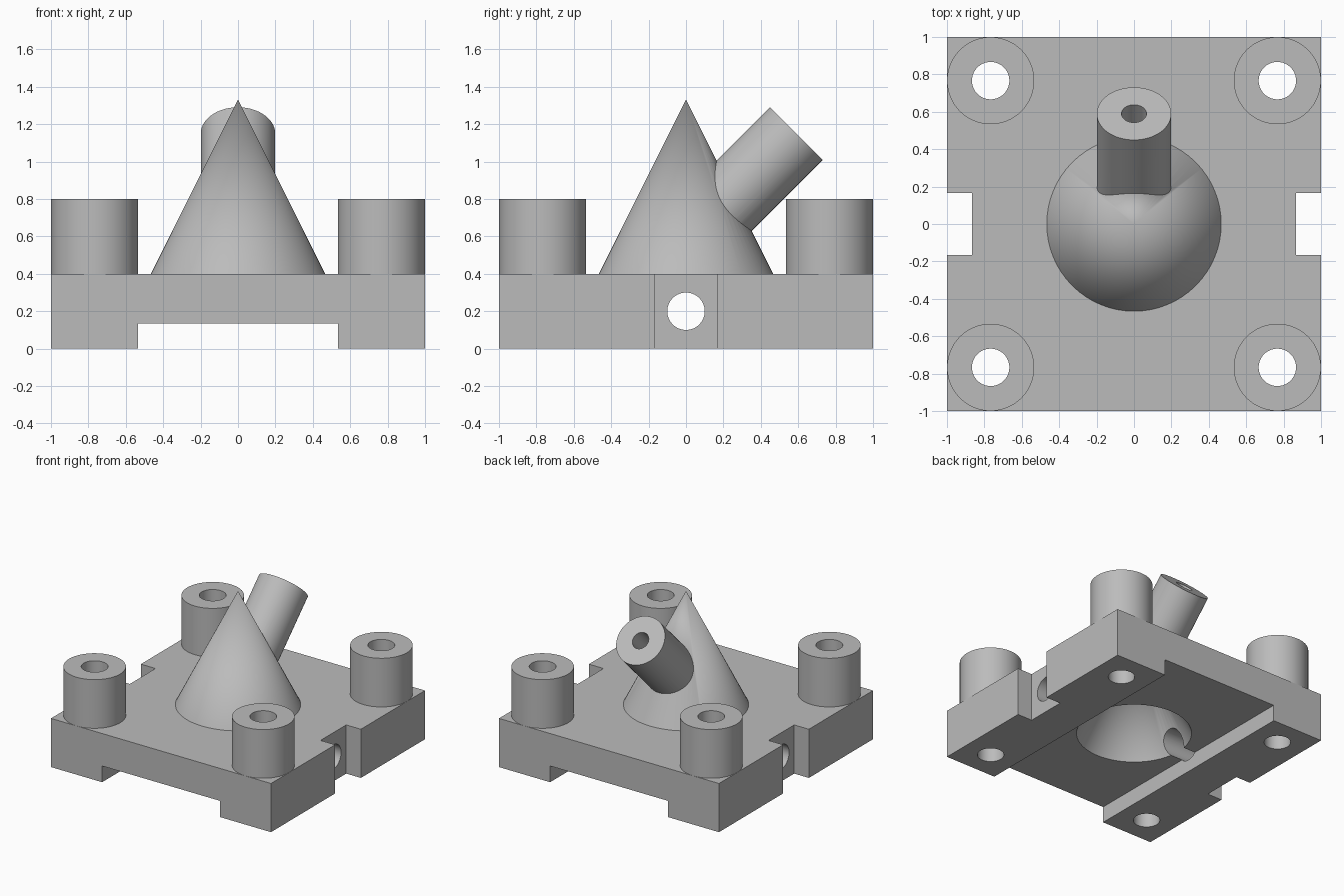
import bpy
import math
from mathutils import Vector

cube = bpy.data.objects.get("Cube")
if cube:
    bpy.data.objects.remove(cube, do_unlink=True)

SEGMENTS = 64
PLATE_TOP, CHANNEL_TOP = 0.4, 0.1333

grey = bpy.data.materials.new("plain_grey")
grey.use_nodes = True
grey.diffuse_color = (0.5, 0.5, 0.5, 1)
grey.node_tree.nodes["Principled BSDF"].inputs["Base Color"].default_value = (0.5, 0.5, 0.5, 1)


def box(name, low, high):
    low, high = Vector(low), Vector(high)
    bpy.ops.mesh.primitive_cube_add(size=1, location=(low + high) / 2)
    ob = bpy.context.object
    ob.name = name
    ob.scale = high - low
    bpy.ops.object.transform_apply(location=True, rotation=True, scale=True)
    return ob


def round_bar(name, start, end, radius, end_radius=None):
    """Cylinder, or cone when end_radius is given, between two points."""
    start, end = Vector(start), Vector(end)
    axis = end - start
    tip = radius if end_radius is None else end_radius
    bpy.ops.mesh.primitive_cone_add(
        vertices=SEGMENTS, radius1=radius, radius2=tip, depth=axis.length,
        location=(start + end) / 2, rotation=axis.to_track_quat("Z", "Y").to_euler())
    ob = bpy.context.object
    ob.name = name
    bpy.ops.object.transform_apply(location=True, rotation=True, scale=True)
    return ob


def combine(body, part, operation):
    """Merge a part into the body, or cut it away."""
    bpy.context.view_layer.objects.active = body
    mod = body.modifiers.new(part.name, "BOOLEAN")
    mod.operation, mod.solver, mod.object = operation, "EXACT", part
    bpy.ops.object.modifier_apply(modifier=mod.name)
    bpy.data.objects.remove(part, do_unlink=True)


# Plate with the channel underneath and a notch in each side
body = box("mounting_base", (-1, -1, 0), (1, 1, PLATE_TOP))
combine(body, box("channel", (-0.535, -1.2, -0.2), (0.535, 1.2, CHANNEL_TOP)), "DIFFERENCE")
for side in (-1, 1):
    notch = box("notch", (side - 0.1333, -0.1667, -0.2), (side + 0.1333, 0.1667, 0.6))
    combine(body, notch, "DIFFERENCE")

# Solid parts: central cone, slanted tube, corner posts
combine(body, round_bar("cone", (0, 0, 0.35), (0, 0, 1.333), 0.4915, 0), "UNION")
combine(body, round_bar("tube", (0, 0, 0.56), (0, 0.59, 1.15), 0.199), "UNION")
corners = [(x, y) for x in (-0.7665, 0.7665) for y in (-0.7665, 0.7665)]
for x, y in corners:
    combine(body, round_bar("post", (x, y, 0.3), (x, y, 0.8), 0.233), "UNION")

# Holes: conical hollow, slanted bore, cross hole, post holes
combine(body, round_bar("hollow", (0, 0, 0.1), (0, 0, 1), 0.45, 0), "DIFFERENCE")
combine(body, round_bar("bore", (0, 0.02, 0.58), (0, 0.7, 1.26), 0.067), "DIFFERENCE")
combine(body, round_bar("cross_hole", (-1.2, 0, 0.2), (1.2, 0, 0.2), 0.1), "DIFFERENCE")
for x, y in corners:
    combine(body, round_bar("post_hole", (x, y, -0.2), (x, y, 1), 0.1), "DIFFERENCE")

# Finish
body.data.materials.clear()
body.data.materials.append(grey)
for face in body.data.polygons:
    face.material_index = 0
bpy.ops.object.select_all(action="DESELECT")
body.select_set(True)
bpy.context.view_layer.objects.active = body
bpy.ops.object.shade_smooth_by_angle(angle=math.radians(25))
